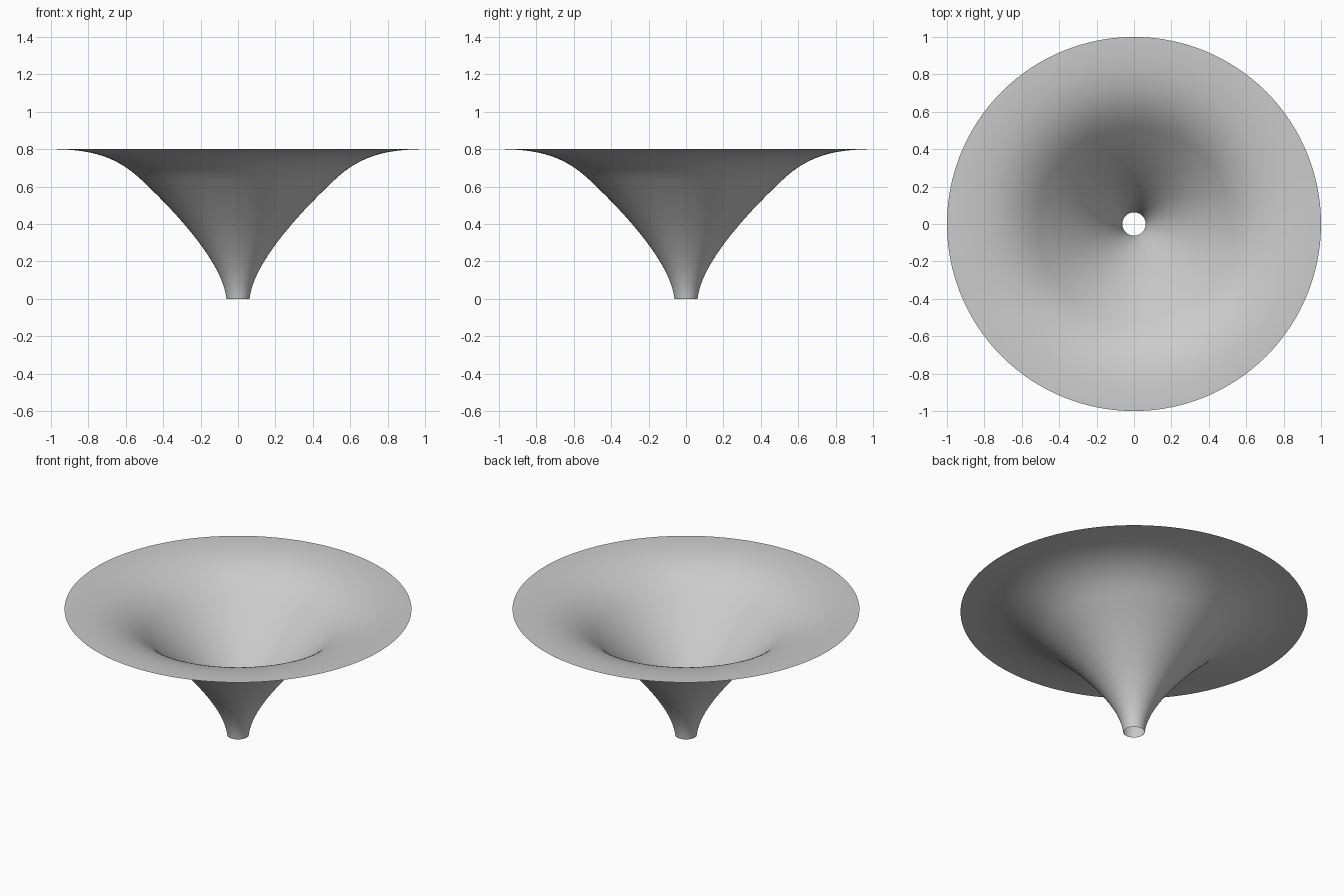
import bpy
import bmesh
import math
from mathutils import Vector
from mathutils.geometry import interpolate_bezier

cube = bpy.data.objects.get("Cube")
if cube:
    bpy.data.objects.remove(cube, do_unlink=True)

SIDES = 128
STEPS = 24

# Plain grey surface
grey = bpy.data.materials.new("plain_grey")
grey.use_nodes = True
colour = (0.6, 0.6, 0.6, 1.0)
grey.diffuse_color = colour
grey.node_tree.nodes["Principled BSDF"].inputs["Base Color"].default_value = colour

# Flared profile as two curve spans: narrow throat, then wide rim
spans = [
    [(0.062, 0), (0.08, 0.19), (0.33, 0.46), (0.50, 0.62)],
    [(0.50, 0.62), (0.64, 0.76), (0.78, 0.80), (1.0, 0.80)],
]
profile = []
for span in spans:
    points = interpolate_bezier(*[Vector((r, 0, z)) for r, z in span], STEPS)
    profile += points[1:] if profile else points

# Spin the profile into an open funnel
bm = bmesh.new()
verts = [bm.verts.new(p) for p in profile]
edges = [bm.edges.new(pair) for pair in zip(verts, verts[1:])]
bmesh.ops.spin(bm, geom=verts + edges, cent=(0, 0, 0), axis=(0, 0, 1),
               angle=math.tau, steps=SIDES, use_merge=True)
bmesh.ops.remove_doubles(bm, verts=bm.verts, dist=0.0001)
bm.normal_update()

# Face the surface upward, into the funnel
if sum(f.normal.z for f in bm.faces) < 0:
    bmesh.ops.reverse_faces(bm, faces=bm.faces)
for face in bm.faces:
    face.smooth = True

mesh = bpy.data.meshes.new("funnel")
bm.to_mesh(mesh)
bm.free()
mesh.materials.append(grey)
funnel = bpy.data.objects.new("funnel", mesh)
bpy.context.collection.objects.link(funnel)
